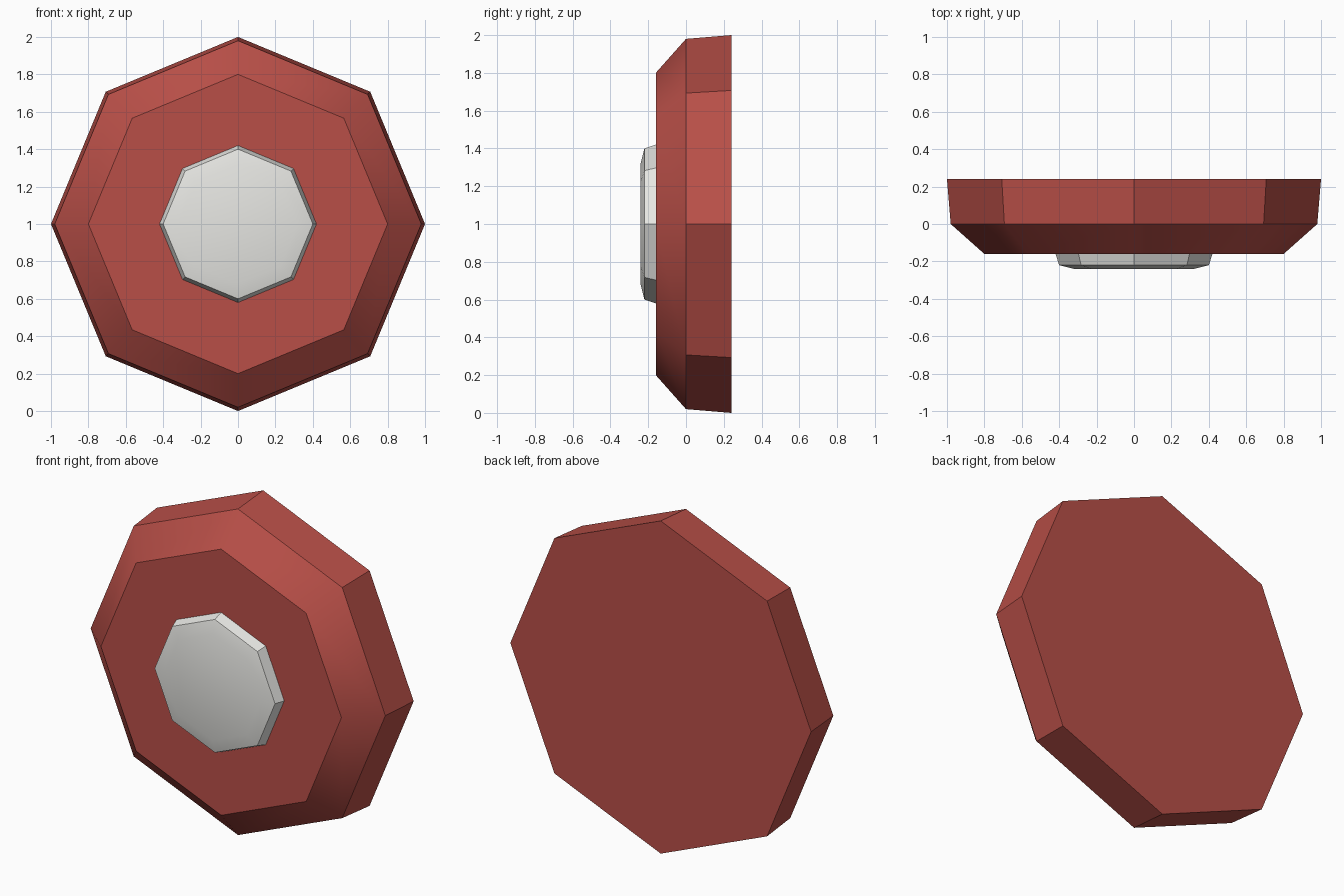
import bpy
import bmesh
from math import cos, sin, pi, radians

cube = bpy.data.objects.get("Cube")
if cube:
    bpy.data.objects.remove(cube)

SIDES = 8
CENTRE_Z = 1.0


def make_material(name, colour):
    mat = bpy.data.materials.new(name)
    mat.use_nodes = True
    mat.diffuse_color = colour
    mat.node_tree.nodes["Principled BSDF"].inputs["Base Color"].default_value = colour
    return mat


def octagon_stack(name, profile, mat):
    """Octagonal solid along y from (radius, y) rings, back to front."""
    bm = bmesh.new()
    rings = []
    for radius, y in profile:
        rings.append([bm.verts.new((radius * cos(2 * pi * i / SIDES), y,
                                    CENTRE_Z + radius * sin(2 * pi * i / SIDES)))
                      for i in range(SIDES)])
    for a, b in zip(rings, rings[1:]):
        for i in range(SIDES):
            j = (i + 1) % SIDES
            bm.faces.new((a[i], a[j], b[j], b[i]))
    bm.faces.new(rings[0])
    bm.faces.new(rings[-1])
    bmesh.ops.recalc_face_normals(bm, faces=bm.faces)
    mesh = bpy.data.meshes.new(name)
    bm.to_mesh(mesh)
    bm.free()
    mesh.materials.append(mat)
    obj = bpy.data.objects.new(name, mesh)
    bpy.context.collection.objects.link(obj)
    # Chamfers shade smoothly, side walls stay faceted
    bpy.ops.object.select_all(action='DESELECT')
    obj.select_set(True)
    bpy.context.view_layer.objects.active = obj
    bpy.ops.object.shade_smooth_by_angle(angle=radians(35))
    return obj


red = make_material("red", (0.48, 0.078, 0.064, 1))
white = make_material("off_white", (0.80, 0.80, 0.77, 1))

# Chamfered octagonal base plate
octagon_stack("base_plate", [(1.0, 0.24), (0.98, 0.0), (0.8, -0.16)], red)

# Raised centre button with a shallow bevelled face
octagon_stack("centre_button",
              [(0.42, -0.159), (0.40, -0.22), (0.32, -0.24)], white)
